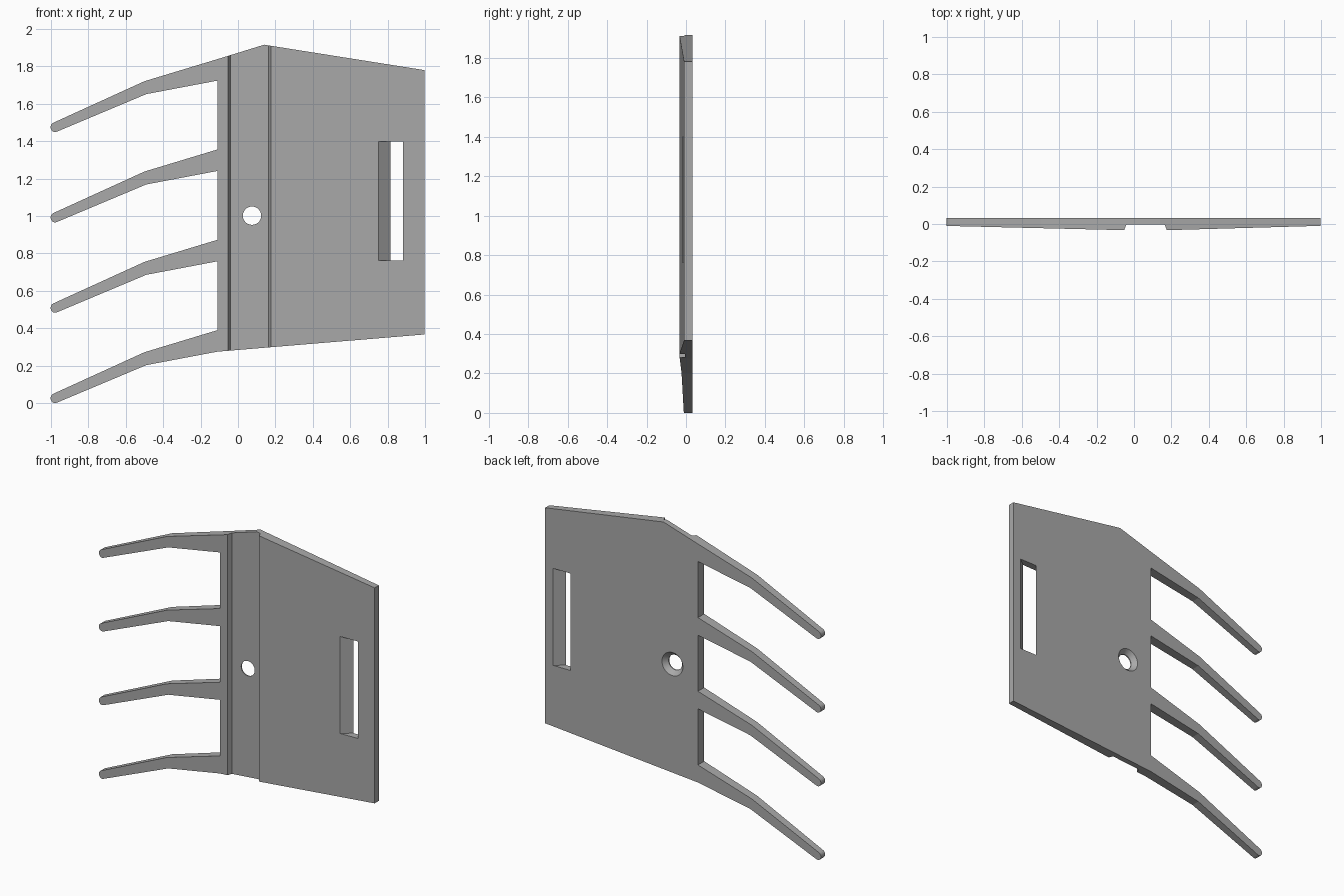
import bpy, bmesh, math
from mathutils import Vector

cube = bpy.data.objects.get("Cube")
if cube:
    bpy.data.objects.remove(cube, do_unlink=True)

BACK = 0.033
FINGERS, PITCH = 4, 0.483

grey = bpy.data.materials.new("plain grey")
grey.use_nodes = True
grey.diffuse_color = (0.4, 0.4, 0.4, 1)
grey.node_tree.nodes["Principled BSDF"].inputs["Base Color"].default_value = (0.4, 0.4, 0.4, 1)


def prism(name, points, sweep):
    """Closed solid made by sweeping a flat polygon along a vector."""
    bm = bmesh.new()
    face = bm.faces.new([bm.verts.new(p) for p in points])
    swept = bmesh.ops.extrude_face_region(bm, geom=[face], use_keep_orig=True)
    verts = [g for g in swept["geom"] if isinstance(g, bmesh.types.BMVert)]
    bmesh.ops.translate(bm, vec=Vector(sweep), verts=verts)
    bmesh.ops.recalc_face_normals(bm, faces=bm.faces)
    return add_object(name, bm)


def add_object(name, bm):
    mesh = bpy.data.meshes.new(name)
    bm.to_mesh(mesh)
    bm.free()
    mesh.materials.append(grey)
    obj = bpy.data.objects.new(name, mesh)
    bpy.context.collection.objects.link(obj)
    return obj


def finger(dz):
    """Outline of one finger, from root top round the tip to root bottom."""
    tip = [(-0.978 + 0.024 * math.cos(math.radians(a)),
            0.026 + 0.026 * math.sin(math.radians(a))) for a in range(112, 293, 20)]
    pts = [(-0.11, 0.39), (-0.5, 0.272)] + tip + [(-0.49, 0.203), (-0.11, 0.275)]
    return [(x, z + dz) for x, z in pts]


# Plate with its thickness profile: tapering to both sides, shallow groove
section = [(-1.1, BACK), (-1.1, -0.008), (-0.053, -0.033), (-0.041, -0.004),
           (0.164, -0.004), (0.176, -0.033), (1.1, -0.007), (1.1, BACK)]
plate = prism("fingered_plate", [(x, y, -0.2) for x, y in section], (0, 0, 2.4))

# Front outline: fingers on one side, sloping edges on the other
outline = [(0.998, 0.367), (0.998, 1.78), (0.14, 1.916)]
for i in reversed(range(FINGERS)):
    outline += finger(i * PITCH)
outline_cutter = prism("outline_cutter", [(x, -0.2, z) for x, z in outline], (0, 0.4, 0))

# Oblique strap slot
slot = [(0.755, 0.762), (0.88, 0.762), (0.88, 1.398), (0.755, 1.398)]
slope, front = 1.28, -0.014
slot_cutter = prism("slot_cutter",
                    [(x + slope * (-0.1 - front), -0.1, z) for x, z in slot],
                    (slope * 0.2, 0.2, 0))

# Screw hole with a countersink at the back
profile = [(-0.1, 0.049), (0.003, 0.049), (BACK, 0.076), (0.1, 0.136)]
bm = bmesh.new()
rings = [[bm.verts.new((0.075 + r * math.cos(a), y, 1.002 + r * math.sin(a)))
          for a in (math.tau * k / 40 for k in range(40))] for y, r in profile]
for lower, upper in zip(rings, rings[1:]):
    for k in range(40):
        n = (k + 1) % 40
        bm.faces.new((lower[k], lower[n], upper[n], upper[k]))
bm.faces.new(rings[0])
bm.faces.new(rings[-1])
bmesh.ops.recalc_face_normals(bm, faces=bm.faces)
hole_cutter = add_object("hole_cutter", bm)

# Apply the cuts and discard the cutters
cutters = [(outline_cutter, "INTERSECT"), (slot_cutter, "DIFFERENCE"), (hole_cutter, "DIFFERENCE")]
for cutter, operation in cutters:
    cutter.hide_render = True
    mod = plate.modifiers.new(cutter.name, "BOOLEAN")
    mod.operation, mod.object, mod.solver = operation, cutter, "EXACT"
bpy.context.view_layer.update()
graph = bpy.context.evaluated_depsgraph_get()
result = bpy.data.meshes.new_from_object(plate.evaluated_get(graph))
plate.modifiers.clear()
plate.data = result
for cutter, _ in cutters:
    bpy.data.objects.remove(cutter, do_unlink=True)
result.materials.clear()
result.materials.append(grey)
for poly in result.polygons:
    poly.material_index = 0

bpy.context.view_layer.objects.active = plate
plate.select_set(True)
bpy.ops.object.shade_smooth_by_angle(angle=math.radians(25))
# The gentle bends and tapers stay crisp: only the round hole is smoothed
for poly in result.polygons:
    c = poly.center
    near_hole = math.hypot(c.x - 0.075, c.z - 1.002) < 0.08
    poly.use_smooth = near_hole and len(poly.vertices) <= 4
